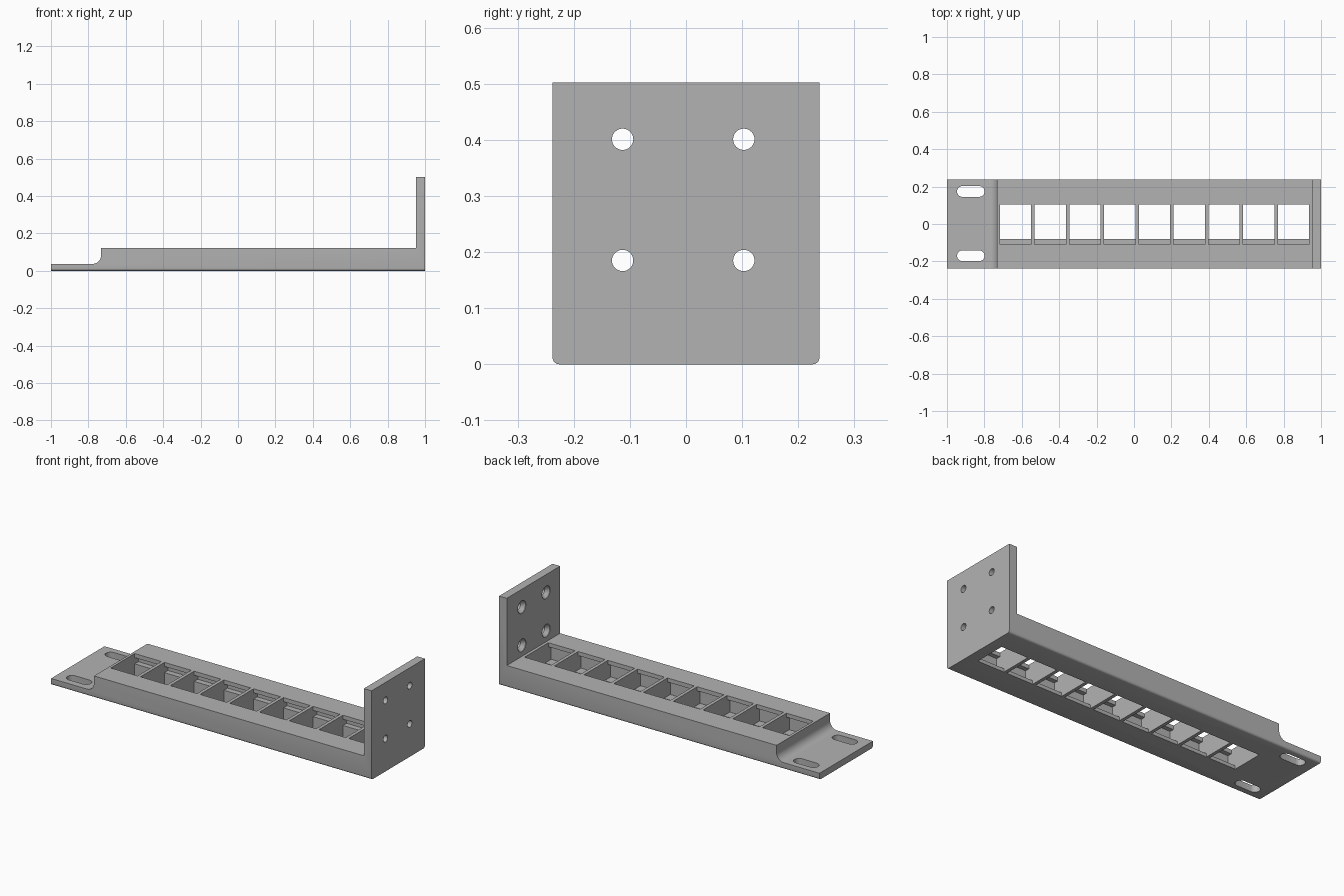
import bpy, bmesh, math
from mathutils import Vector

cube = bpy.data.objects.get("Cube")
if cube:
    bpy.data.objects.remove(cube, do_unlink=True)

HALF = 0.238                      # half depth of the bracket
grey = bpy.data.materials.new("matte grey")
grey.use_nodes = True
grey.diffuse_color = (0.45, 0.45, 0.45, 1)
grey.node_tree.nodes["Principled BSDF"].inputs["Base Color"].default_value = grey.diffuse_color


def finish(name, bm):
    bmesh.ops.recalc_face_normals(bm, faces=bm.faces)
    mesh = bpy.data.meshes.new(name)
    bm.to_mesh(mesh)
    bm.free()
    mesh.materials.append(grey)
    obj = bpy.data.objects.new(name, mesh)
    bpy.context.collection.objects.link(obj)
    return obj


def add_prism(bm, points, travel):
    """Extrude a closed outline along a vector."""
    face = bm.faces.new([bm.verts.new(p) for p in points])
    out = bmesh.ops.extrude_face_region(bm, geom=[face])
    moved = [g for g in out["geom"] if isinstance(g, bmesh.types.BMVert)]
    bmesh.ops.translate(bm, verts=moved, vec=Vector(travel))


def arc(cx, cy, r, start, end, steps):
    angles = [math.radians(start + (end - start) * i / steps) for i in range(steps + 1)]
    return [(cx + r * math.cos(a), cy + r * math.sin(a)) for a in angles]


# Bracket: side outline with mounting ear, fillet, body and upright plate
outline = [(1, 0), (1, 0.502), (0.952, 0.502), (0.952, 0.123), (-0.732, 0.123)]
outline += arc(-0.777, 0.082, 0.045, 0, -90, 10)
outline += [(-1, 0.037), (-1, 0)]
bm = bmesh.new()
add_prism(bm, [(x, -HALF, z) for x, z in outline], (0, 2 * HALF, 0))
lower_edges = [e for e in bm.edges
               if all(v.co.z < 0.001 for v in e.verts)
               and abs(e.verts[0].co.y - e.verts[1].co.y) < 0.001]
bmesh.ops.bevel(bm, geom=lower_edges, offset=0.012, segments=4,
                profile=0.5, affect='EDGES')
bracket = finish("panel_bracket", bm)

# Socket openings with clip recesses in the front and back walls
socket = [(-0.08, -0.02), (0.103, -0.02), (0.103, 0.065), (0.135, 0.065),
          (0.135, 0.1), (0.103, 0.1), (0.103, 0.15), (-0.11, 0.15),
          (-0.11, 0.1), (-0.135, 0.1), (-0.135, 0.02), (-0.08, 0.02)]
bm = bmesh.new()
for i in range(9):
    left = -0.717 + i * 0.1857
    add_prism(bm, [(left, y, z) for y, z in socket], (0.167, 0, 0))
cutters = [finish("socket_cutter", bm)]

# Long mounting slots in the ear
bm = bmesh.new()
for y in (-0.17, 0.174):
    slot = arc(-0.828, y, 0.029, -90, 90, 12) + arc(-0.917, y, 0.029, 90, 270, 12)
    add_prism(bm, [(px, py, -0.05) for px, py in slot], (0, 0, 0.14))
cutters.append(finish("slot_cutter", bm))

# Countersunk screw holes in the upright plate
bm = bmesh.new()
stations = [(0.93, 0.036), (0.955, 0.036), (0.975, 0.019), (1.05, 0.019)]
for y in (-0.113, 0.103):
    for z in (0.185, 0.401):
        rings = [[bm.verts.new((x, py, pz)) for py, pz in arc(y, z, r, 0, 360, 32)[:-1]]
                 for x, r in stations]
        for a, b in zip(rings, rings[1:]):
            for k in range(len(a)):
                n = (k + 1) % len(a)
                bm.faces.new((a[k], a[n], b[n], b[k]))
        bm.faces.new(rings[0])
        bm.faces.new(rings[-1])
cutters.append(finish("screw_hole_cutter", bm))

# Cut all openings, then discard the cutters
bpy.ops.object.select_all(action='DESELECT')
bpy.context.view_layer.objects.active = bracket
bracket.select_set(True)
for cutter in cutters:
    cutter.hide_render = True
    mod = bracket.modifiers.new(cutter.name, 'BOOLEAN')
    mod.operation = 'DIFFERENCE'
    mod.solver = 'EXACT'
    mod.object = cutter
    bpy.ops.object.modifier_apply(modifier=mod.name)
    bpy.data.objects.remove(cutter, do_unlink=True)

bpy.ops.object.shade_smooth_by_angle(angle=math.radians(30))
